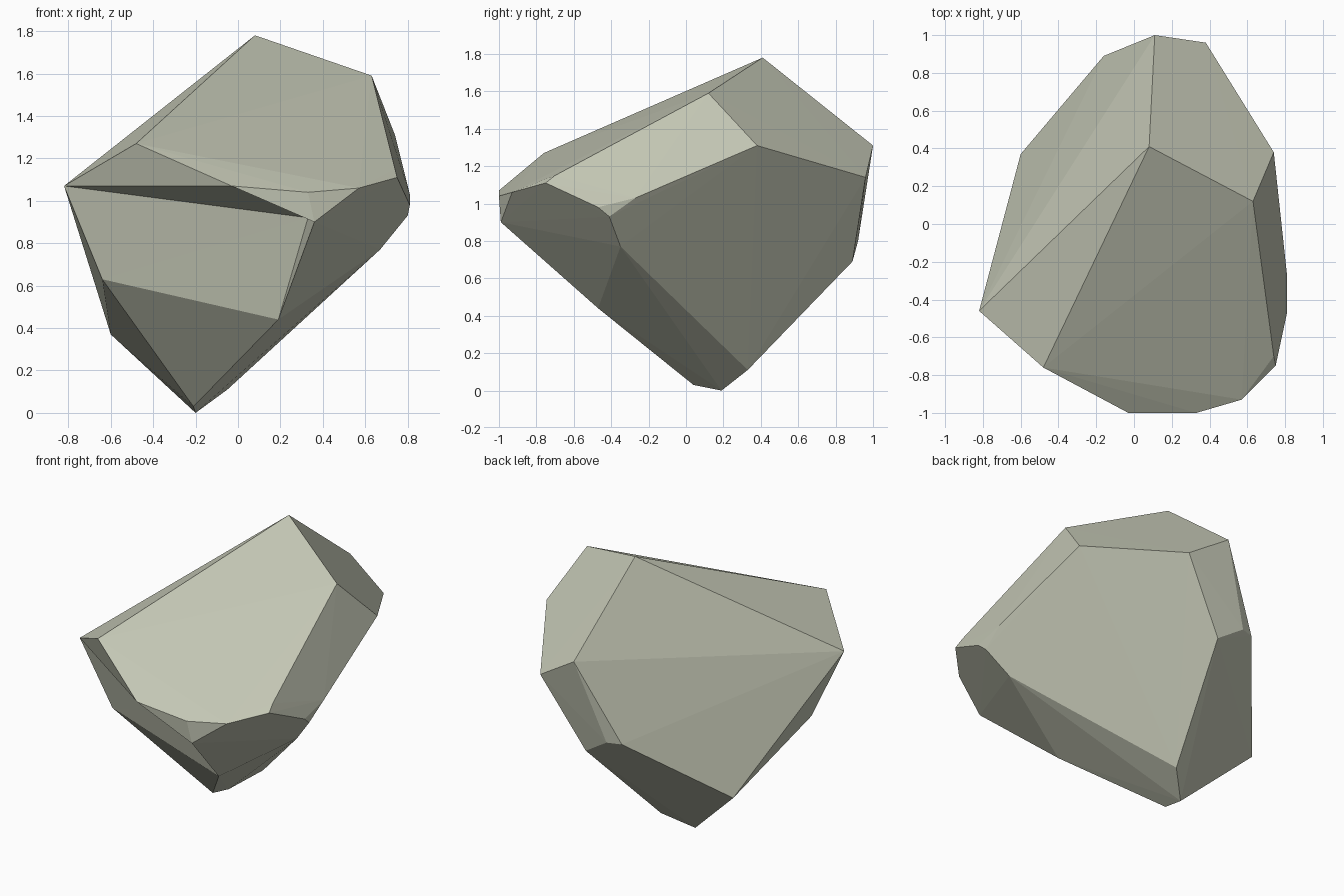
import bpy
import bmesh

default = bpy.data.objects.get("Cube")
if default:
    bpy.data.objects.remove(default, do_unlink=True)

# Single stone colour
stone = bpy.data.materials.new("pale_grey_green_stone")
stone.use_nodes = True
colour = (0.55, 0.57, 0.46, 1.0)
stone.diffuse_color = colour
shader = next(n for n in stone.node_tree.nodes if n.type == 'BSDF_PRINCIPLED')
shader.inputs["Base Color"].default_value = colour
shader.inputs["Roughness"].default_value = 0.9

# Named corners of the boulder
corners = {
    # upper ridge and back shoulder
    "peak": (.08, .41, 1.78),
    "crest_left": (.63, .12, 1.59),
    "shoulder_left": (.74, .38, 1.31),
    "back_top": (.11, 1, 1.31),
    "back_left": (.38, .96, 1.14),
    # front brow
    "right_tip": (-.82, -.46, 1.07),
    "brow_right": (-.48, -.76, 1.27),
    "brow_middle": (-.03, -1, 1.07),
    "brow_front": (.33, -1, 1.04),
    "brow_left": (.57, -.93, 1.06),
    "brow_corner": (.75, -.75, 1.11),
    "brow_corner_top": (.74, -.7, 1.15),
    "nose": (.36, -.99, .9),
    # widest part of the left side
    "cheek_front": (.81, -.47, .98),
    "cheek_low": (.8, -.41, .93),
    "cheek_back": (.81, -.27, 1.03),
    "flank": (.67, -.35, .77),
    # lower front and right side
    "chin": (.19, -.47, .44),
    "right_low": (-.64, -.38, .63),
    "right_back": (-.6, .37, .37),
    # foot
    "foot": (-.2, .19, 0),
    "foot_front": (-.21, .04, .03),
    "foot_back": (-.05, .33, .11),
    # lower back
    "back_low": (.1, .89, .69),
    "back_low_right": (-.16, .89, .8),
    "back_low_middle": (-.07, .92, .8),
}

# Convex body
bm = bmesh.new()
vert = {name: bm.verts.new(co) for name, co in corners.items()}
bmesh.ops.convex_hull(bm, input=list(bm.verts))

# Open the front under the brow, then refill it as a recessed overhang
rim = {vert[n] for n in ("right_tip", "brow_middle", "nose", "chin",
                         "foot_front", "right_low")}
front = [f for f in bm.faces if all(v in rim for v in f.verts)]
bmesh.ops.delete(bm, geom=front, context='FACES')
vert["recess"] = bm.verts.new((.33, -.61, .92))
for names in (
    ("right_tip", "recess", "brow_middle"),
    ("brow_middle", "recess", "nose"),
    ("nose", "recess", "chin"),
    ("recess", "right_low", "chin"),
    ("recess", "right_tip", "right_low"),
    ("right_low", "foot_front", "chin"),
):
    bm.faces.new([vert[n] for n in names])

# Clean up and finish with flat facets
loose = [v for v in bm.verts if not v.link_faces]
bmesh.ops.delete(bm, geom=loose, context='VERTS')
bmesh.ops.recalc_face_normals(bm, faces=list(bm.faces))
for face in bm.faces:
    face.smooth = False

mesh = bpy.data.meshes.new("boulder")
bm.to_mesh(mesh)
bm.free()
mesh.materials.append(stone)
boulder = bpy.data.objects.new("boulder", mesh)
bpy.context.collection.objects.link(boulder)
